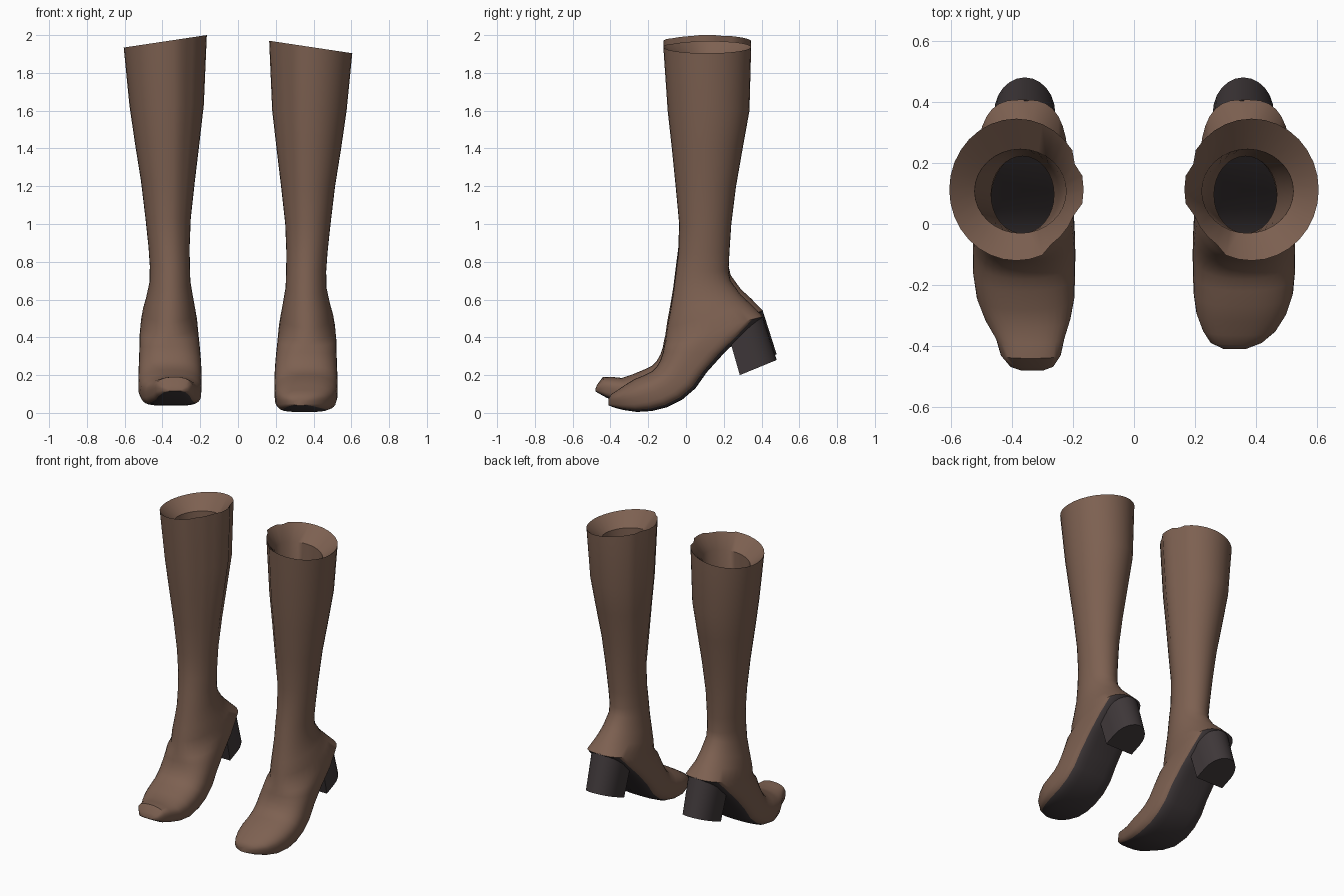
import bpy, bmesh, math

cube = bpy.data.objects.get("Cube")
if cube:
    bpy.data.objects.remove(cube)


def make_material(name, rgb):
    mat = bpy.data.materials.new(name)
    mat.use_nodes = True
    mat.diffuse_color = (*rgb, 1)
    bsdf = next(n for n in mat.node_tree.nodes if n.type == 'BSDF_PRINCIPLED')
    bsdf.inputs["Base Color"].default_value = (*rgb, 1)
    bsdf.inputs["Roughness"].default_value = 0.7
    return mat


LEATHER = make_material("brown leather", (0.205, 0.118, 0.082))
RUBBER = make_material("dark sole", (0.049, 0.039, 0.041))

N = 32        # points round each section
EDGE = 4      # points from the sole centre to its rim
SEAM = 26     # column of the inner side seam

# Shaft rows: height, front y, back y, centre x, half width
SHAFT = [
    (1.937, -.12, .345, .385, .22), (1.6, -.097, .336, .378, .197),
    (1.4, -.075, .30, .375, .171), (1.2, -.055, .265, .371, .143),
    (1.0, -.036, .24, .37, .12), (.85, -.04, .23, .365, .109),
    (.75, -.053, .225, .361, .106),
]
# Foot rows: front y, front z, back y, back z, centre x, half width
FOOT = [
    (-.068, .63, .236, .70, .36, .108), (-.085, .53, .29, .625, .362, .125),
    (-.10, .45, .345, .575, .365, .14),
]
SOLED = [
    (-.11, .38, .408, .51, .365, .15), (-.116, .355, .30, .41, .365, .156),
    (-.122, .32, .20, .315, .362, .16), (-.135, .28, .11, .215, .36, .164),
    (-.155, .245, .05, .13, .36, .167), (-.18, .22, -.02, .07, .36, .168),
    (-.22, .20, -.10, .03, .36, .167),
]
TOE_FLAT = [
    (-.27, .18, -.18, .01, .358, .163), (-.32, .15, -.26, .005, .352, .148),
    (-.365, .12, -.33, .015, .345, .12), (-.395, .10, -.38, .028, .335, .085),
    (-.41, .075, -.41, .04, .33, .035),
]
TOE_CURLED = [
    (-.28, .175, -.20, .008, .355, .16), (-.34, .155, -.28, .012, .348, .14),
    (-.39, .16, -.36, .03, .34, .112), (-.44, .16, -.42, .05, .338, .098),
    (-.47, .12, -.465, .075, .335, .07), (-.48, .095, -.48, .085, .333, .035),
]


def section(front, back, cx, hw, low=1.0, shaft=0.0, tilt=0.0):
    """Closed loop between a front and a back point; low < 1 squares the sole side."""
    pts = []
    for i in range(N):
        t = math.tau * i / N
        c, s = math.cos(t), math.sin(t)
        e = low if c > 0 else min(1.0, low + .35)
        sx = math.copysign(abs(s) ** e, s)
        a = -math.copysign(abs(c) ** e, c)
        if shaft:
            if i == SEAM:
                sx, a = sx * (1 - .06 * shaft), a * (1 - .06 * shaft)
            elif 19 <= i <= 22:
                sx, a = sx * (1 - .07 * shaft), a * (1 - .07 * shaft)
        k = (1 + a) / 2
        pts.append((cx + hw * sx,
                    back[0] + (front[0] - back[0]) * k,
                    back[1] + (front[1] - back[1]) * k - tilt * sx))
    return pts


def finish(bm, name, mats):
    bmesh.ops.recalc_face_normals(bm, faces=bm.faces)
    mesh = bpy.data.meshes.new(name)
    bm.to_mesh(mesh)
    bm.free()
    for m in mats:
        mesh.materials.append(m)
    obj = bpy.data.objects.new(name, mesh)
    bpy.context.collection.objects.link(obj)
    bpy.ops.object.select_all(action='DESELECT')
    obj.select_set(True)
    bpy.context.view_layer.objects.active = obj
    bpy.ops.object.shade_smooth_by_angle(angle=math.radians(40))
    return obj


def loft(rings, side, lift, dark_from=None):
    bm = bmesh.new()
    rows = [[bm.verts.new((side * x, y, z + lift)) for x, y, z in r] for r in rings]
    n = len(rows[0])
    for j in range(len(rows) - 1):
        for i in range(n):
            k = (i + 1) % n
            f = bm.faces.new((rows[j][i], rows[j][k], rows[j + 1][k], rows[j + 1][i]))
            if dark_from is not None and j >= dark_from and (i < EDGE or i >= n - EDGE):
                f.material_index = 1
    return bm, rows


def build_boot(prefix, side, lift, toe):
    # Lining from the ankle up to the funnel under the rim
    rings = [section((-.03, z), (b, z), cx, hw, tilt=t) for z, b, cx, hw, t in
             ((.86, .222, .365, .103, 0), (1.2, .235, .367, .122, 0),
              (1.85, .245, .372, .15, .02))]
    # Shaft, with the rim sloping down to the outside
    for z, f, b, cx, hw in SHAFT:
        rings.append(section((f, z), (b, z), cx, hw,
                             shaft=max(0, min(1, (z - .72) * 1.3)),
                             tilt=.033 if z > 1.9 else 0))
    # Ankle and foot, fanning round to the toe
    for f, fz, b, bz, cx, hw in FOOT:
        rings.append(section((f, fz), (b, bz), cx, hw))
    dark_from = len(rings)
    for j, (f, fz, b, bz, cx, hw) in enumerate(SOLED + toe):
        rings.append(section((f, fz), (b, bz), cx, hw, low=.7 if j == 0 else .5))
    bm, rows = loft(rings, side, lift, dark_from)
    bm.faces.new(rows[-1])
    finish(bm, prefix + "_boot_upper", [LEATHER, RUBBER])

    # Heel block: flat breast in front, round at the back
    rings = []
    for fy, fz, by, bz, hw in ((.235, .375, .405, .515, .108), (.285, .20, .48, .28, .1)):
        outline = [(-1, 0), (-1, .35)]
        outline += [(-math.cos(math.pi * i / 12), .4 + .6 * math.sin(math.pi * i / 12))
                    for i in range(13)]
        outline += [(1, .35), (1, 0)]
        rings.append([(.358 + hw * u, fy + (by - fy) * v, fz + (bz - fz) * v)
                      for u, v in outline])
    bm, rows = loft(rings, side, lift)
    for r in rows:
        bm.faces.new(r)
    finish(bm, prefix + "_boot_heel", [RUBBER])


build_boot("left", 1, 0, TOE_FLAT)
build_boot("right", -1, .03, TOE_CURLED)
